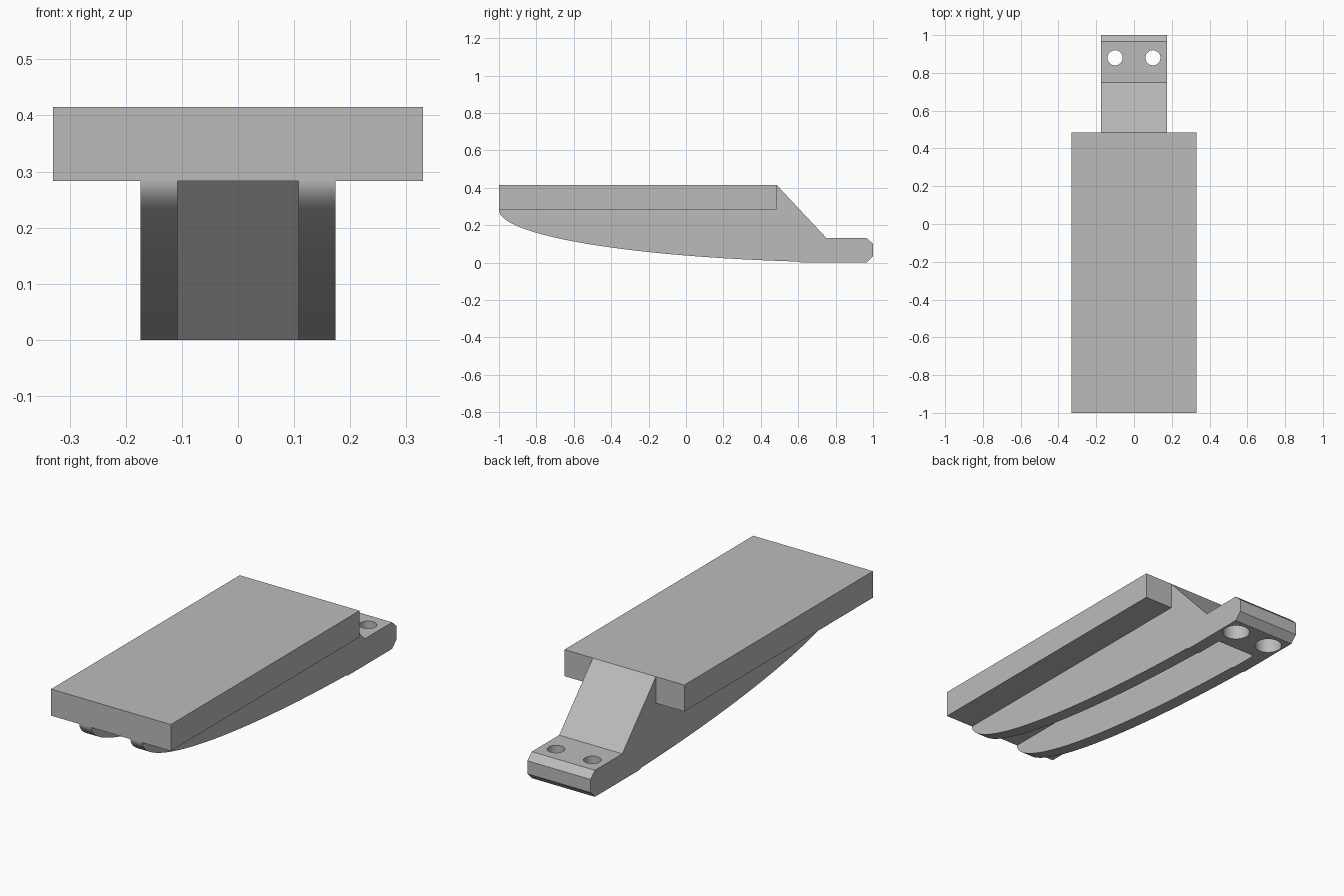
import bpy
import bmesh
import math

cube = bpy.data.objects.get("Cube")
if cube:
    bpy.data.objects.remove(cube, do_unlink=True)

mat = bpy.data.materials.new("plain_grey")
mat.use_nodes = True
GREY = (0.5, 0.5, 0.5, 1.0)
mat.diffuse_color = GREY
mat.node_tree.nodes["Principled BSDF"].inputs["Base Color"].default_value = GREY

DECK_Z, TOP_Z, TAB_Z = 0.283, 0.415, 0.132
DECK_BACK = 0.485


def finish(bm, name):
    bmesh.ops.recalc_face_normals(bm, faces=bm.faces[:])
    mesh = bpy.data.meshes.new(name)
    bm.to_mesh(mesh)
    bm.free()
    obj = bpy.data.objects.new(name, mesh)
    bpy.context.collection.objects.link(obj)
    mesh.materials.append(mat)
    return obj


def extrude_profile(name, points, half_width):
    """Extrude a (y, z) outline symmetrically along x."""
    bm = bmesh.new()
    face = bm.faces.new([bm.verts.new((-half_width, y, z)) for y, z in points])
    geom = bmesh.ops.extrude_face_region(bm, geom=[face])["geom"]
    verts = [g for g in geom if isinstance(g, bmesh.types.BMVert)]
    bmesh.ops.translate(bm, verts=verts, vec=(2 * half_width, 0, 0))
    return finish(bm, name)


def cylinder(name, x, y, radius, z0, z1):
    bm = bmesh.new()
    bmesh.ops.create_cone(bm, cap_ends=True, segments=48, radius1=radius,
                          radius2=radius, depth=z1 - z0)
    bmesh.ops.translate(bm, verts=bm.verts[:], vec=(x, y, (z0 + z1) / 2))
    return finish(bm, name)


def cut(target, cutter):
    mod = target.modifiers.new("cut", "BOOLEAN")
    mod.operation = "DIFFERENCE"
    mod.solver = "EXACT"
    mod.object = cutter
    bpy.context.view_layer.objects.active = target
    bpy.ops.object.modifier_apply(modifier=mod.name)
    bpy.data.objects.remove(cutter, do_unlink=True)


# Flat deck on top
deck = extrude_profile("deck", [(-1, DECK_Z), (DECK_BACK, DECK_Z),
                                (DECK_BACK, TOP_Z), (-1, TOP_Z)], 0.33)

# Body: elliptical underside, chamfered rear tab, sloping back
steps = 64
end_angle = math.acos(0.2)
outline = []
for i in range(steps + 1):
    a = end_angle * i / steps
    outline.append((1 - 2 * math.cos(a), DECK_Z * (1 - math.sin(a))))
outline += [(0.62, 0), (0.965, 0), (1, 0.035), (1, 0.1), (0.965, TAB_Z),
            (0.75, TAB_Z), (DECK_BACK, TOP_Z), (DECK_BACK, DECK_Z)]
body = extrude_profile("body", outline, 0.174)

# Slot between the two ribs, ending in a face parallel to the back slope
slope = (0.75 - DECK_BACK) / (TOP_Z - TAB_Z)
slot_end, low, high = 0.76, -0.05, DECK_Z + 0.001
cut(body, extrude_profile("slot_cutter", [
    (-1.1, low), (slot_end - slope * low, low),
    (slot_end - slope * high, high), (-1.1, high)], 0.108))

# Screw holes with wide pockets from below
for x in (-0.1, 0.1):
    cut(body, cylinder("hole_cutter", x, 0.88, 0.04, -0.1, 0.3))
    cut(body, cylinder("pocket_cutter", x, 0.88, 0.064, -0.1, 0.08))

# Smooth the curved underside and hole walls only
bpy.ops.object.select_all(action="DESELECT")
body.select_set(True)
bpy.context.view_layer.objects.active = body
bpy.ops.object.shade_smooth_by_angle(angle=math.radians(25))
